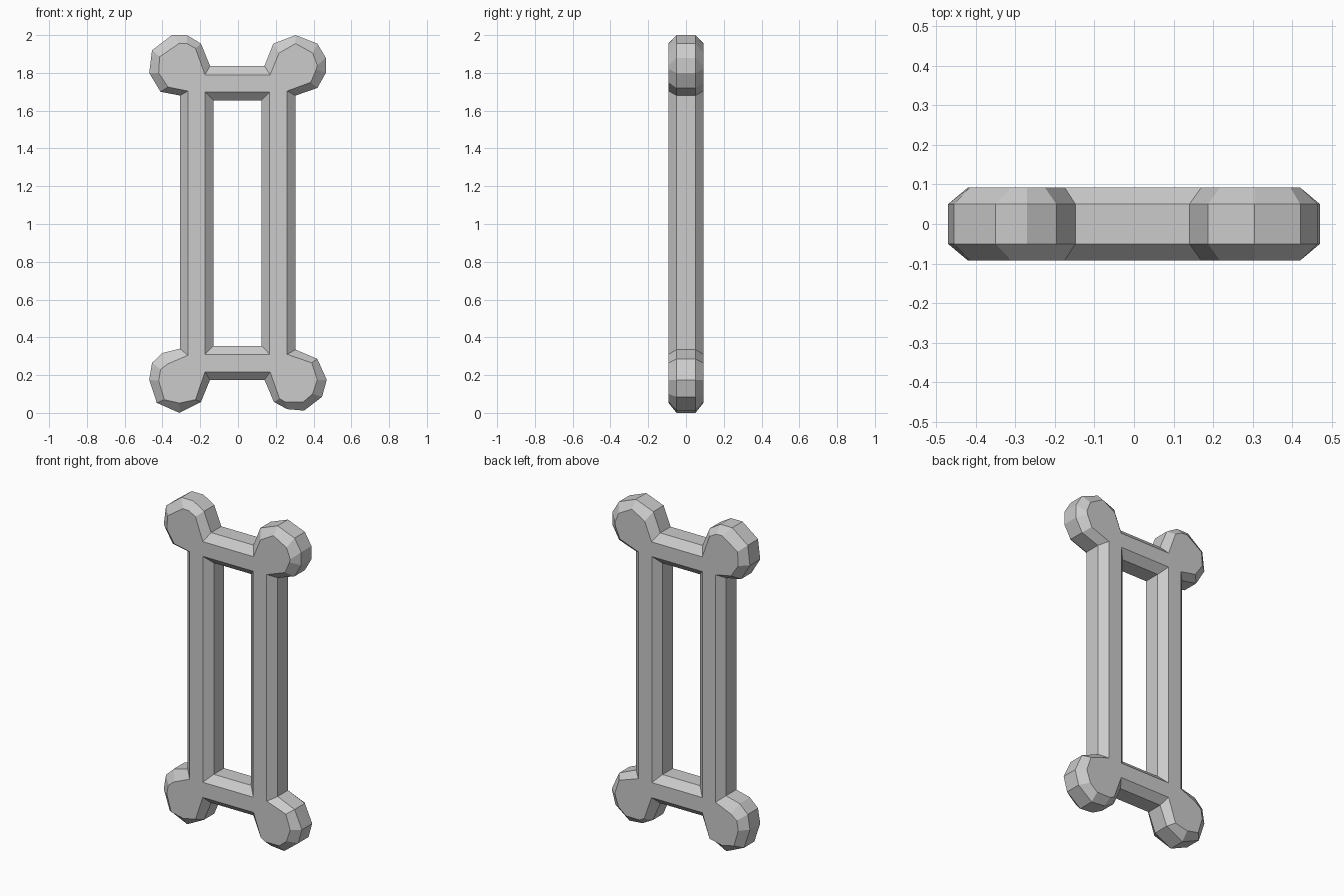
import bpy, bmesh

FACE_Y, SIDE_Y = 0.092, 0.05   # flat front/back plane, and shoulder of the chamfer

# Outline pairs, clockwise: (side x, side z, face x, face z)
outline = [
    # upper left knob
    (-.307, 1.68, -.265, 1.704), (-.41, 1.70, -.37, 1.725), (-.47, 1.80, -.42, 1.80),
    (-.455, 1.92, -.415, 1.885), (-.35, 2.0, -.31, 1.957), (-.27, 2.0, -.27, 1.955),
    (-.196, 1.955, -.225, 1.93), (-.148, 1.837, -.175, 1.79),
    # upper right knob
    (.14, 1.837, .17, 1.79), (.187, 1.955, .217, 1.905), (.305, 2.0, .305, 1.955),
    (.42, 1.955, .395, 1.905), (.465, 1.88, .42, 1.84), (.465, 1.80, .415, 1.82),
    (.42, 1.72, .385, 1.75), (.305, 1.68, .26, 1.704),
    # lower right knob
    (.305, .335, .26, .31), (.42, .286, .39, .265), (.47, .175, .42, .175),
    (.445, .085, .395, .10), (.35, .012, .345, .058), (.26, .02, .25, .058),
    (.19, .058, .22, .075), (.14, .175, .17, .217),
    # lower left knob
    (-.148, .175, -.175, .217), (-.196, .058, -.225, .07), (-.31, 0, -.31, .052),
    (-.43, .053, -.39, .07), (-.47, .175, -.42, .17), (-.455, .265, -.41, .23),
    (-.40, .317, -.37, .26), (-.307, .34, -.265, .305),
]
# Opening in the middle
opening = [(-.13, .355, -.175, .31), (.125, .355, .168, .31),
           (.125, 1.655, .168, 1.70), (-.13, 1.655, -.175, 1.70)]

bm = bmesh.new()


def chamfered_wall(pairs):
    """Build the wall strip of one loop; return its front and back rims."""
    rings = []
    for y, k in ((-FACE_Y, 2), (-SIDE_Y, 0), (SIDE_Y, 0), (FACE_Y, 2)):
        rings.append([bm.verts.new((p[k], y, p[k + 1])) for p in pairs])
    n = len(pairs)
    for a, b in zip(rings, rings[1:]):
        for i in range(n):
            j = (i + 1) % n
            bm.faces.new((a[i], a[j], b[j], b[i]))
    return [[bm.edges.get((r[i], r[(i + 1) % n])) for i in range(n)]
            for r in (rings[0], rings[-1])]


# Flat front and back faces between the outer rim and the opening
outer_rims, inner_rims = chamfered_wall(outline), chamfered_wall(opening)
for outer, inner, y in zip(outer_rims, inner_rims, (-1, 1)):
    bmesh.ops.triangle_fill(bm, edges=outer + inner, use_beauty=True, normal=(0, y, 0))
bmesh.ops.recalc_face_normals(bm, faces=bm.faces)

mesh = bpy.data.meshes.new("bone_frame")
bm.to_mesh(mesh)
bm.free()
frame = bpy.data.objects.new("bone_frame", mesh)
bpy.context.collection.objects.link(frame)

grey = bpy.data.materials.new("bone grey")
grey.diffuse_color = (0.6, 0.6, 0.6, 1)
mesh.materials.append(grey)
